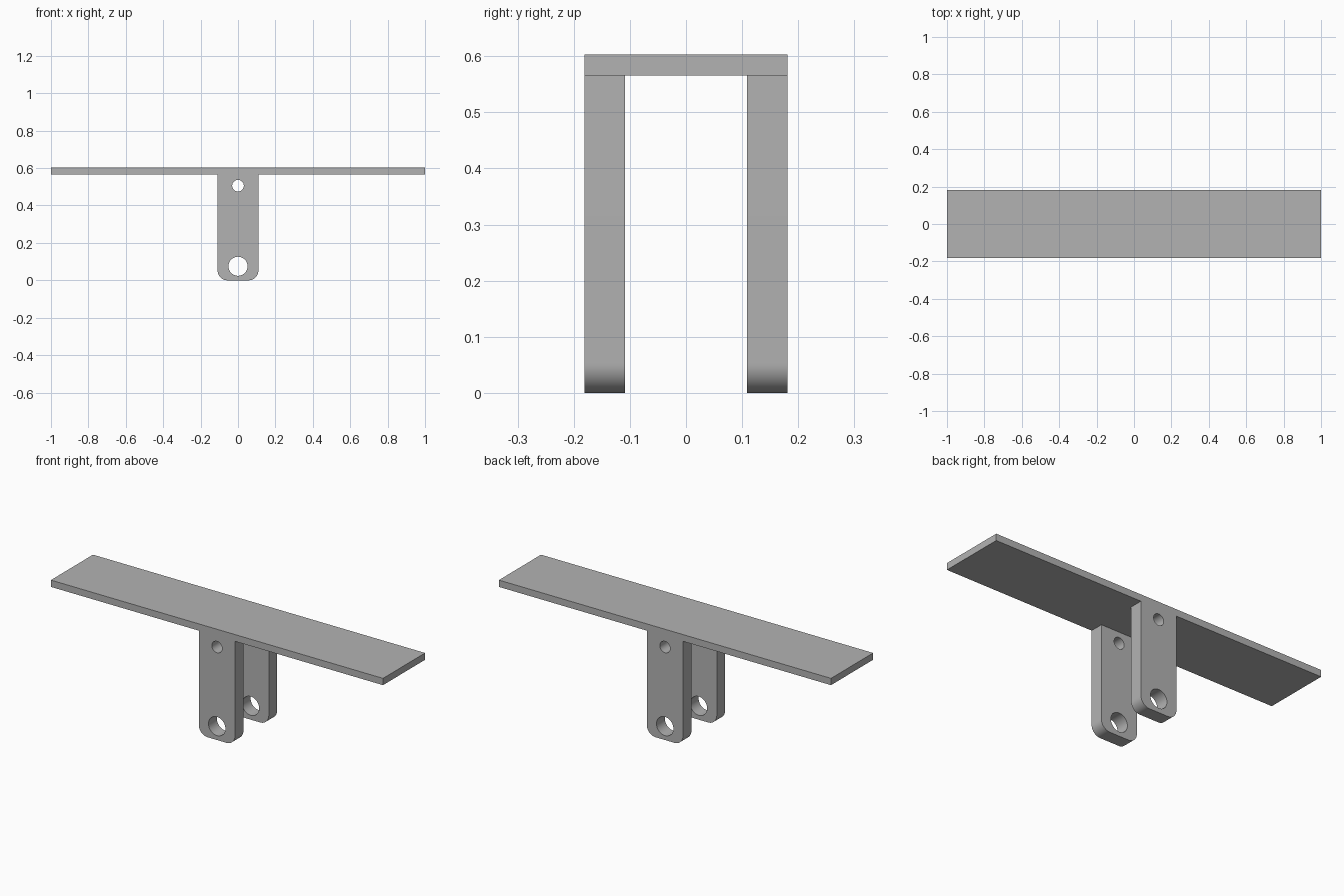
import bpy
import bmesh
from math import sin, cos, pi, radians
from mathutils import Matrix

if "Cube" in bpy.data.objects:
    bpy.data.objects.remove(bpy.data.objects["Cube"], do_unlink=True)

TOP, UNDER = 0.603, 0.566        # plate top and underside heights
DEPTH = 0.181                    # half depth of the whole bracket
LEG_W, LEG_T = 0.109, 0.072      # leg half width and thickness
CORNER = 0.052

grey = bpy.data.materials.new("plain grey")
grey.use_nodes = True
grey.diffuse_color = (0.45, 0.45, 0.45, 1)
grey.node_tree.nodes["Principled BSDF"].inputs["Base Color"].default_value = grey.diffuse_color


def arc(cx, cz, r, start, end, steps):
    angles = [start + (end - start) * i / steps for i in range(steps + 1)]
    return [(cx + r * cos(a), cz + r * sin(a)) for a in angles]


def circle(cz, r, steps=48):
    return arc(0, cz, r, 0, 2 * pi, steps)[:-1]


def extruded(name, loops, thickness, y):
    """Upright plate in the xz plane; loops after the first become holes."""
    curve = bpy.data.curves.new(name + "_profile", "CURVE")
    curve.dimensions = "2D"
    curve.fill_mode = "BOTH"
    curve.extrude = thickness / 2
    for loop in loops:
        spline = curve.splines.new("POLY")
        spline.points.add(len(loop) - 1)
        for point, (x, z) in zip(spline.points, loop):
            point.co = (x, z, 0, 1)
        spline.use_cyclic_u = True
    helper = bpy.data.objects.new(name + "_profile", curve)
    bpy.context.collection.objects.link(helper)
    mesh = bpy.data.meshes.new_from_object(helper)
    bpy.data.objects.remove(helper, do_unlink=True)
    bpy.data.curves.remove(curve)

    # stand the profile up and weld caps to walls
    bm = bmesh.new()
    bm.from_mesh(mesh)
    bm.transform(Matrix.Translation((0, y, 0)) @ Matrix.Rotation(radians(90), 4, "X"))
    bmesh.ops.remove_doubles(bm, verts=bm.verts, dist=0.0001)
    bmesh.ops.recalc_face_normals(bm, faces=bm.faces)
    bm.to_mesh(mesh)
    bm.free()

    mesh.materials.clear()
    mesh.materials.append(grey)
    obj = bpy.data.objects.new(name, mesh)
    bpy.context.collection.objects.link(obj)
    bpy.ops.object.select_all(action="DESELECT")
    obj.select_set(True)
    bpy.context.view_layer.objects.active = obj
    bpy.ops.object.shade_smooth_by_angle(angle=radians(30))
    return obj


# Long flat top plate
extruded("top_plate", [[(-1, UNDER), (1, UNDER), (1, TOP), (-1, TOP)]], 2 * DEPTH, 0)

# Two legs with rounded feet, a small upper hole and a large lower hole
inset = LEG_W - CORNER
outline = ([(LEG_W, UNDER), (-LEG_W, UNDER)]
           + arc(-inset, CORNER, CORNER, pi, 1.5 * pi, 12)
           + arc(inset, CORNER, CORNER, 1.5 * pi, 2 * pi, 12))
for name, side in (("front_leg", -1), ("back_leg", 1)):
    extruded(name, [outline, circle(0.506, 0.031), circle(0.075, 0.051)],
             LEG_T, side * (DEPTH - LEG_T / 2))
